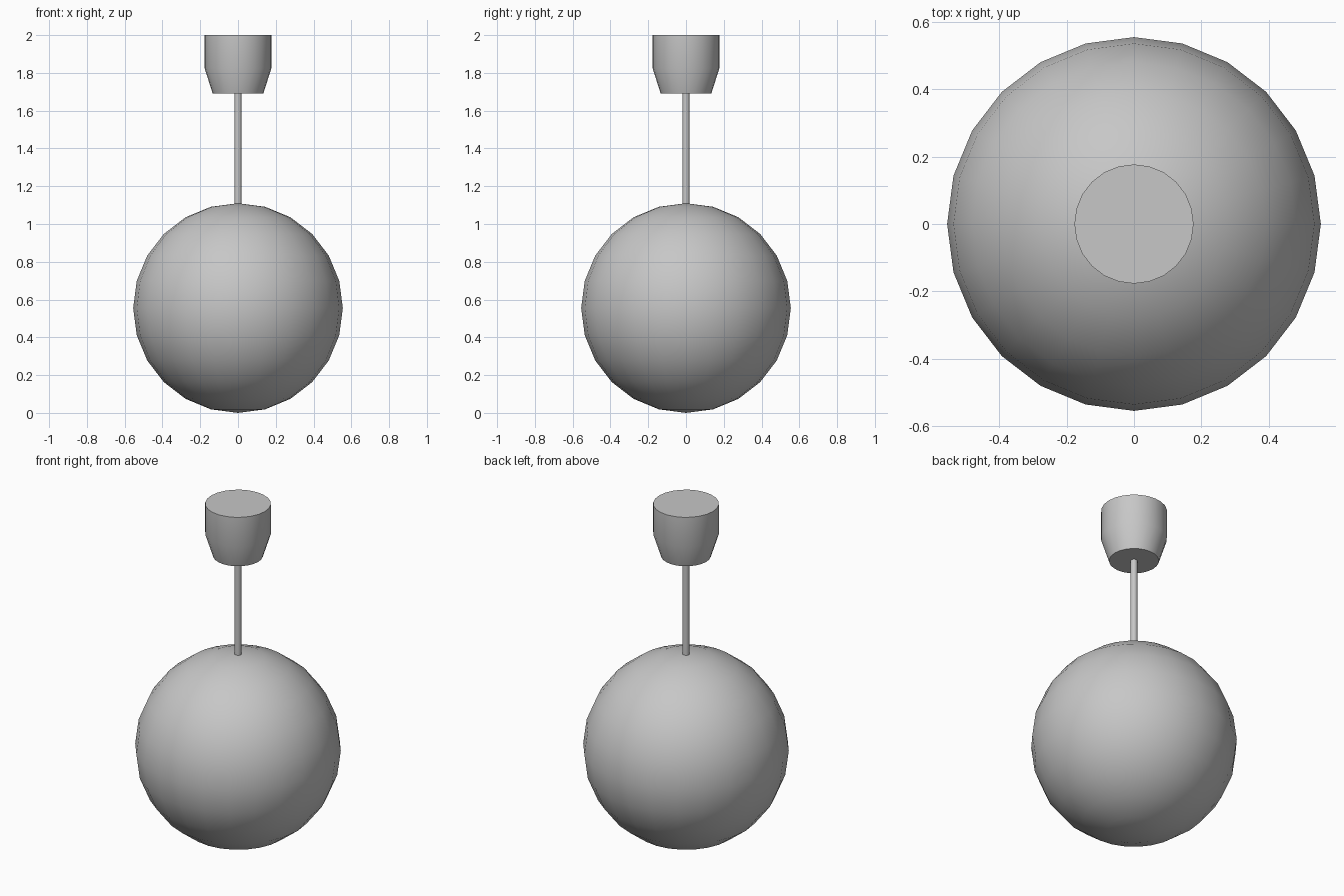
import bpy
import bmesh
import math

if "Cube" in bpy.data.objects:
    bpy.data.objects.remove(bpy.data.objects["Cube"], do_unlink=True)

SIDES = 24
RADIUS = 0.555

grey = bpy.data.materials.new("plain grey")
grey.use_nodes = True
colour = (0.57, 0.57, 0.57, 1)
grey.diffuse_color = colour
grey.node_tree.nodes["Principled BSDF"].inputs["Base Color"].default_value = colour


def finish(obj, name):
    obj.name = name
    obj.data.materials.append(grey)
    bpy.ops.object.select_all(action="DESELECT")
    obj.select_set(True)
    bpy.context.view_layer.objects.active = obj
    bpy.ops.object.shade_smooth_by_angle(angle=math.radians(30))


def lathe(name, profile, sides):
    """Closed turned solid from (radius, height) pairs, bottom to top."""
    bm = bmesh.new()
    rings = []
    for r, z in profile:
        turns = [2 * math.pi * i / sides for i in range(sides)]
        rings.append([bm.verts.new((r * math.cos(a), r * math.sin(a), z)) for a in turns])
    for low, high in zip(rings, rings[1:]):
        for i in range(sides):
            j = (i + 1) % sides
            bm.faces.new((low[i], low[j], high[j], high[i]))
    bm.faces.new(rings[0][::-1])
    bm.faces.new(rings[-1])
    mesh = bpy.data.meshes.new(name)
    bm.to_mesh(mesh)
    bm.free()
    obj = bpy.data.objects.new(name, mesh)
    bpy.context.collection.objects.link(obj)
    finish(obj, name)


# Globe shade
bpy.ops.mesh.primitive_uv_sphere_add(segments=SIDES, ring_count=SIDES // 2,
                                     radius=RADIUS, location=(0, 0, RADIUS))
finish(bpy.context.object, "globe_shade")

# Hanging rod
lathe("hanging_rod", [(0.019, 1.1), (0.019, 1.7)], 12)

# Tapered ceiling cup
lathe("ceiling_cup", [(0.134, 1.69), (0.177, 1.825), (0.177, 2.0)], SIDES)
